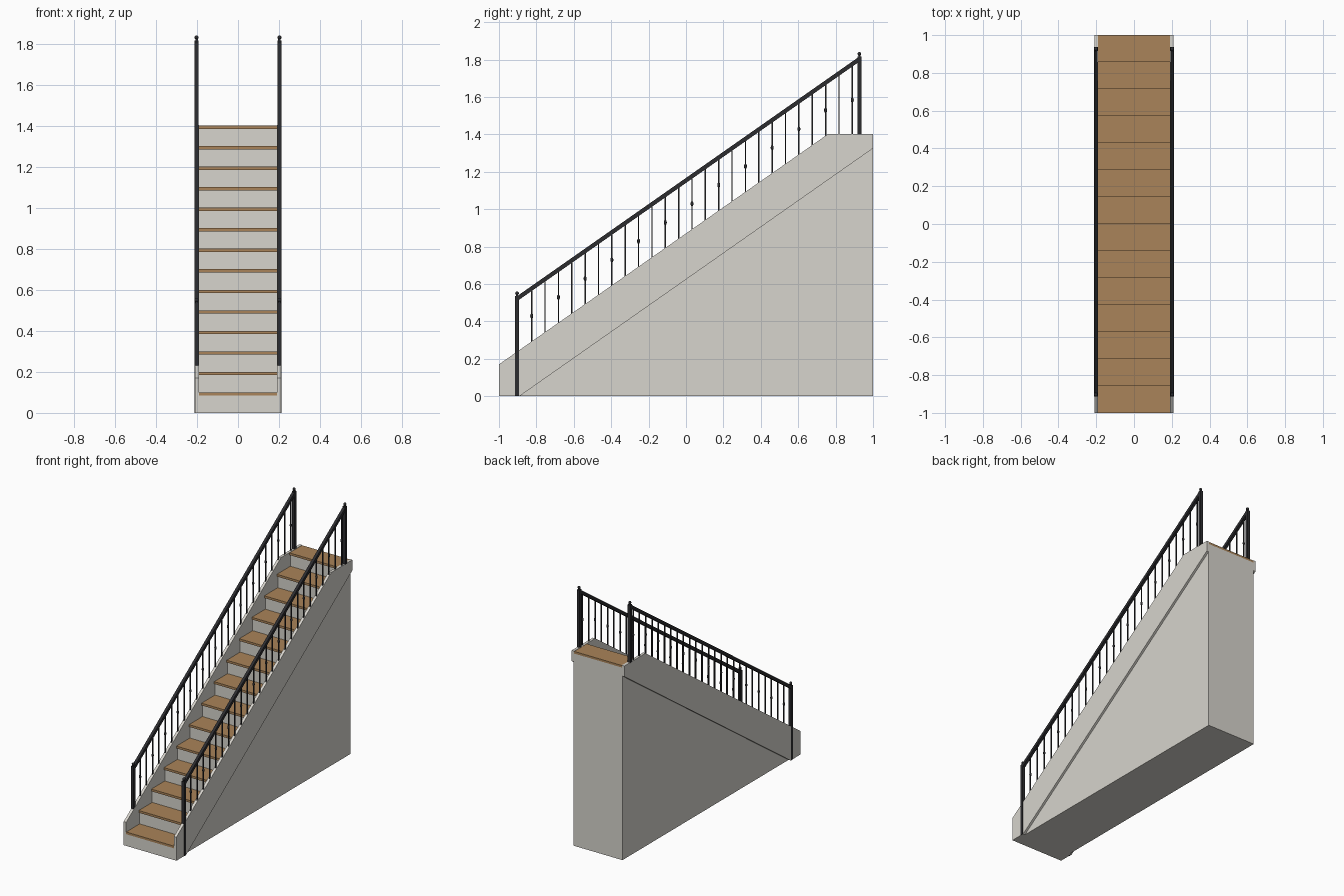
import bpy, bmesh, math
from mathutils import Vector, Matrix

if "Cube" in bpy.data.objects:
    bpy.data.objects.remove(bpy.data.objects["Cube"])

N, RUN, RISE, SLOPE = 14, 2 / 14, 0.1, 0.7


def material(name, col):
    m = bpy.data.materials.new(name)
    m.diffuse_color = (*col, 1)
    m.use_nodes = True
    m.node_tree.nodes["Principled BSDF"].inputs["Base Color"].default_value = m.diffuse_color
    return m


STONE = material("stone", (0.68, 0.66, 0.61))
WOOD = material("wood", (0.40, 0.23, 0.10))
IRON = material("iron", (0.025, 0.025, 0.028))


def finish(bm, name, mat, smooth=False):
    bmesh.ops.recalc_face_normals(bm, faces=bm.faces)
    me = bpy.data.meshes.new(name)
    bm.to_mesh(me)
    bm.free()
    me.materials.append(mat)
    ob = bpy.data.objects.new(name, me)
    bpy.context.collection.objects.link(ob)
    if smooth:
        bpy.context.view_layer.objects.active = ob
        ob.select_set(True)
        bpy.ops.object.shade_smooth_by_angle(angle=math.radians(40))
        ob.select_set(False)
    return ob


def prism(bm, yz, x0, x1):
    """Extrude a side profile (y, z) from x0 to x1."""
    face = bm.faces.new([bm.verts.new((x0, y, z)) for y, z in yz])
    new = bmesh.ops.extrude_face_region(bm, geom=[face])["geom"]
    bmesh.ops.translate(bm, vec=(x1 - x0, 0, 0),
                        verts=[g for g in new if isinstance(g, bmesh.types.BMVert)])


def box(bm, lo, hi):
    lo, hi = Vector(lo), Vector(hi)
    m = Matrix.Translation((lo + hi) / 2) @ Matrix.Diagonal((*(hi - lo), 1))
    bmesh.ops.create_cube(bm, size=1, matrix=m)


def ball(bm, c, r, rz):
    m = Matrix.Translation(c) @ Matrix.Diagonal((r, r, rz, 1))
    bmesh.ops.create_uvsphere(bm, u_segments=12, v_segments=8, radius=1, matrix=m)


# Solid stepped body, risers set slightly behind the tread noses
profile = [(1, 0), (-1, 0)]
for i in range(N):
    y = -1 + i * RUN + (0.01 if i else 0)
    profile += [(y, max(i * RISE - 0.015, 0)), (y, (i + 1) * RISE - 0.015)]
profile.pop(2)
profile.append((1, N * RISE - 0.015))
bm = bmesh.new()
prism(bm, profile, -0.194, 0.194)
finish(bm, "stair_body", STONE)

# Wooden treads
bm = bmesh.new()
for i in range(N):
    y = -1 + i * RUN
    box(bm, (-0.191, y, (i + 1) * RISE - 0.016),
        (0.191, min(y + RUN + 0.01, 1), (i + 1) * RISE))
finish(bm, "treads", WOOD)


def top_edge(y):
    return min(0.17 + SLOPE * (y + 1), 1.402)


def rail_top(y):
    return 0.537 + SLOPE * (y + 0.9)


for side, s in (("right", 1), ("left", -1)):
    # Side stringer
    bm = bmesh.new()
    prism(bm, [(-1, 0), (-1, 0.17), (0.76, 1.402), (1, 1.402), (1, 1.325), (-0.89, 0)],
          s * 0.19, s * 0.21)
    finish(bm, f"stringer_{side}", STONE)
    xc = s * 0.202

    # Newel posts with cap and ball finial
    bm = bmesh.new()
    for y, z0, z1 in ((-0.903, 0, 0.535), (0.927, 1.4, 1.815)):
        box(bm, (xc - 0.0105, y - 0.0105, z0), (xc + 0.0105, y + 0.0105, z1))
        box(bm, (xc - 0.006, y - 0.006, z1), (xc + 0.006, y + 0.006, z1 + 0.008))
        ball(bm, (xc, y, z1 + 0.015), 0.01, 0.01)
    finish(bm, f"newel_posts_{side}", IRON, True)

    # Sloping handrail
    bm = bmesh.new()
    a, b = -0.903, 0.927
    prism(bm, [(a, rail_top(a)), (b, rail_top(b)),
               (b, rail_top(b) - 0.027), (a, rail_top(a) - 0.027)],
          xc - 0.01, xc + 0.01)
    finish(bm, f"handrail_{side}", IRON)

    # Balusters, every second one with a knuckle
    bm = bmesh.new()
    for i in range(25):
        y = -0.825 + i * RUN / 2
        z0, z1 = top_edge(y) - 0.01, rail_top(y) - 0.015
        box(bm, (xc - 0.0035, y - 0.0035, z0), (xc + 0.0035, y + 0.0035, z1))
        if i % 2 == 0:
            ball(bm, (xc, y, (z0 + z1) / 2), 0.008, 0.014)
    finish(bm, f"balusters_{side}", IRON, True)
